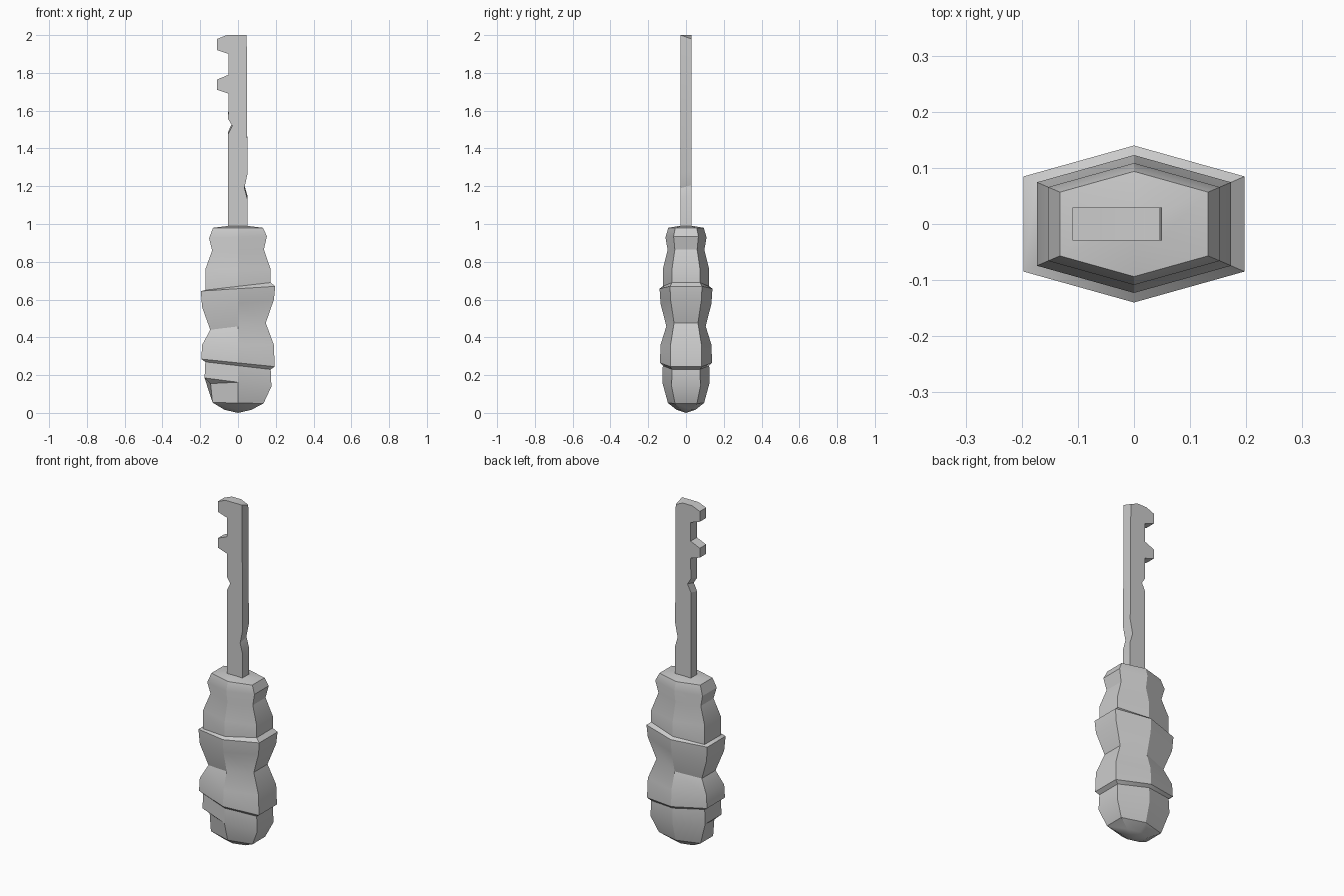
import bpy, bmesh
from math import radians

if "Cube" in bpy.data.objects:
    bpy.data.objects.remove(bpy.data.objects["Cube"])


def finish(bm, name, angle):
    bmesh.ops.remove_doubles(bm, verts=bm.verts, dist=0.0005)
    bmesh.ops.recalc_face_normals(bm, faces=bm.faces)
    mesh = bpy.data.meshes.new(name)
    bm.to_mesh(mesh)
    bm.free()
    ob = bpy.data.objects.new(name, mesh)
    bpy.context.collection.objects.link(ob)
    bpy.ops.object.select_all(action='DESELECT')
    ob.select_set(True)
    bpy.context.view_layer.objects.active = ob
    bpy.ops.object.shade_smooth_by_angle(angle=radians(angle))
    return ob


def hex_ring(bm, w, zl, zr):
    # flattened hexagon, tilted from left height to right height
    # order: front-left, front, front-right, back-right, back, back-left
    zm = (zl + zr) / 2
    a, b = 0.43 * w, 0.71 * w
    pts = [(-w, -a, zl), (0, -b, zm), (w, -a, zr),
           (w, a, zr), (0, b, zm), (-w, a, zl)]
    return [bm.verts.new(p) for p in pts]


# Handle: tilted hexagonal rings, (half width, left z, right z)
RINGS = [
    (0.05, 0.99, 0.99), (0.132, 0.98, 0.98), (0.153, 0.925, 0.935),
    (0.137, 0.86, 0.865), (0.173, 0.76, 0.76), (0.173, 0.65, 0.69),
    (0.197, 0.645, 0.67), (0.19, 0.56, 0.60), (0.147, 0.44, 0.476),
    (0.19, 0.36, 0.36), (0.194, 0.285, 0.245), (0.173, 0.27, 0.23),
    (0.177, 0.185, 0.14), (0.177, 0.185, 0.14), (0.135, 0.055, 0.05),
    (0.07, 0.016, 0.016),
]
bm = bmesh.new()
rings = [hex_ring(bm, *r) for r in RINGS]
# cut step at the lower front-left corner
rings[13][0].co = (-0.145, -0.055, 0.155)
for upper, lower in zip(rings, rings[1:]):
    for i in range(6):
        j = (i + 1) % 6
        bm.faces.new((upper[i], upper[j], lower[j], lower[i]))
bm.faces.new(rings[0])
tip = bm.verts.new((0, 0, 0))
for i in range(6):
    bm.faces.new((rings[-1][i], rings[-1][(i + 1) % 6], tip))
bmesh.ops.dissolve_degenerate(bm, dist=0.0005, edges=bm.edges)
finish(bm, "handle", 30)

# Blade: profile with two teeth and two nicks, (x, z, z shift of the back side)
BLADE = [
    (-0.052, 0.96, 0), (0.05, 0.96, 0),
    (0.05, 1.13, 0.02), (0.034, 1.19, 0.015), (0.05, 1.265, 0.02),
    (0.046, 2.0, -0.02), (0.0, 2.0, 0), (-0.06, 2.0, 0), (-0.11, 1.98, 0),
    (-0.11, 1.92, 0), (-0.05, 1.90, 0),
    (-0.05, 1.79, 0), (-0.11, 1.765, 0), (-0.11, 1.71, 0), (-0.05, 1.69, 0),
    (-0.052, 1.555, 0.015), (-0.03, 1.52, 0.015), (-0.052, 1.475, 0.015),
]
bm = bmesh.new()
front = [bm.verts.new((x, -0.029, z)) for x, z, s in BLADE]
back = [bm.verts.new((x, 0.029, z + s)) for x, z, s in BLADE]
bm.faces.new(front)
bm.faces.new(back[::-1])
for i in range(len(BLADE)):
    j = (i + 1) % len(BLADE)
    bm.faces.new((front[i], back[i], back[j], front[j]))
finish(bm, "notched_blade", 20)
